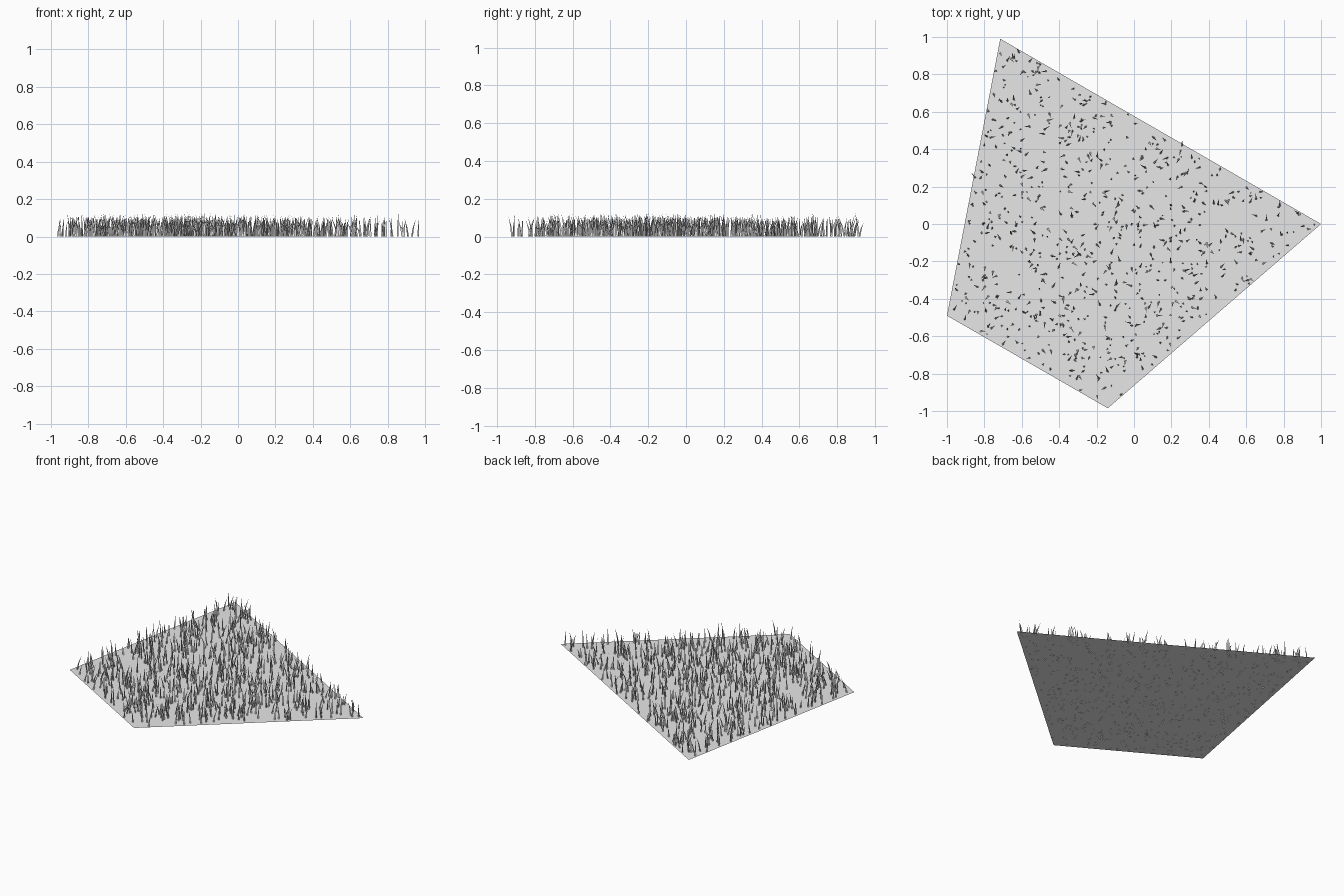
import bpy, bmesh, math, random
from mathutils import Vector

random.seed(7)
cube = bpy.data.objects.get("Cube")
if cube:
    bpy.data.objects.remove(cube, do_unlink=True)


def material(name, value):
    mat = bpy.data.materials.new(name)
    mat.use_nodes = True
    colour = (value, value, value, 1)
    mat.diffuse_color = colour
    mat.node_tree.nodes["Principled BSDF"].inputs["Base Color"].default_value = colour
    return mat


def finish(name, bm, mat):
    mesh = bpy.data.meshes.new(name)
    bm.to_mesh(mesh)
    bm.free()
    mesh.materials.append(mat)
    obj = bpy.data.objects.new(name, mesh)
    bpy.context.collection.objects.link(obj)
    return obj


grey = material("light grey", 0.8)
GROUND = 0.002
corners = [Vector(c) for c in ((-1, -0.49), (-0.14, -0.985), (1, 0), (-0.715, 0.99))]

# Flat four-cornered patch of ground
bm = bmesh.new()
bm.faces.new([bm.verts.new((c.x, c.y, GROUND)) for c in corners])
finish("ground_patch", bm, grey)


def inside(p, margin):
    for a, b in zip(corners, corners[1:] + corners[:1]):
        edge = (b - a).normalized()
        if edge.cross(p - a) < margin:
            return False
    return True


def add_blade(bm, p):
    """Slim three-sided blade: wide foot, bent middle, pointed tip."""
    height = random.triangular(0.06, 0.13, 0.1)
    lean = random.uniform(0, 0.035)
    turn = random.uniform(0, math.tau)
    heading = Vector((math.cos(turn), math.sin(turn), 0))
    spin = random.uniform(0, math.tau)
    foot = Vector((p.x, p.y, 0))
    rings = []
    for part, radius in ((0, 0.006), (0.5, 0.004)):
        centre = foot + heading * lean * part ** 1.5 + Vector((0, 0, height * part))
        rings.append([bm.verts.new(centre + radius * Vector(
            (math.cos(spin + k * math.tau / 3), math.sin(spin + k * math.tau / 3), 0)))
            for k in range(3)])
    tip = bm.verts.new(foot + heading * lean + Vector((0, 0, height)))
    low, mid = rings
    for k in range(3):
        n = (k + 1) % 3
        bm.faces.new((low[k], low[n], mid[n], mid[k]))
        bm.faces.new((mid[k], mid[n], tip))


# Blades scattered over the patch
bm = bmesh.new()
count = 0
while count < 800:
    p = Vector((random.uniform(-1, 1), random.uniform(-1, 1)))
    if inside(p, 0.008):
        add_blade(bm, p)
        count += 1
finish("grass_blades", bm, grey)
